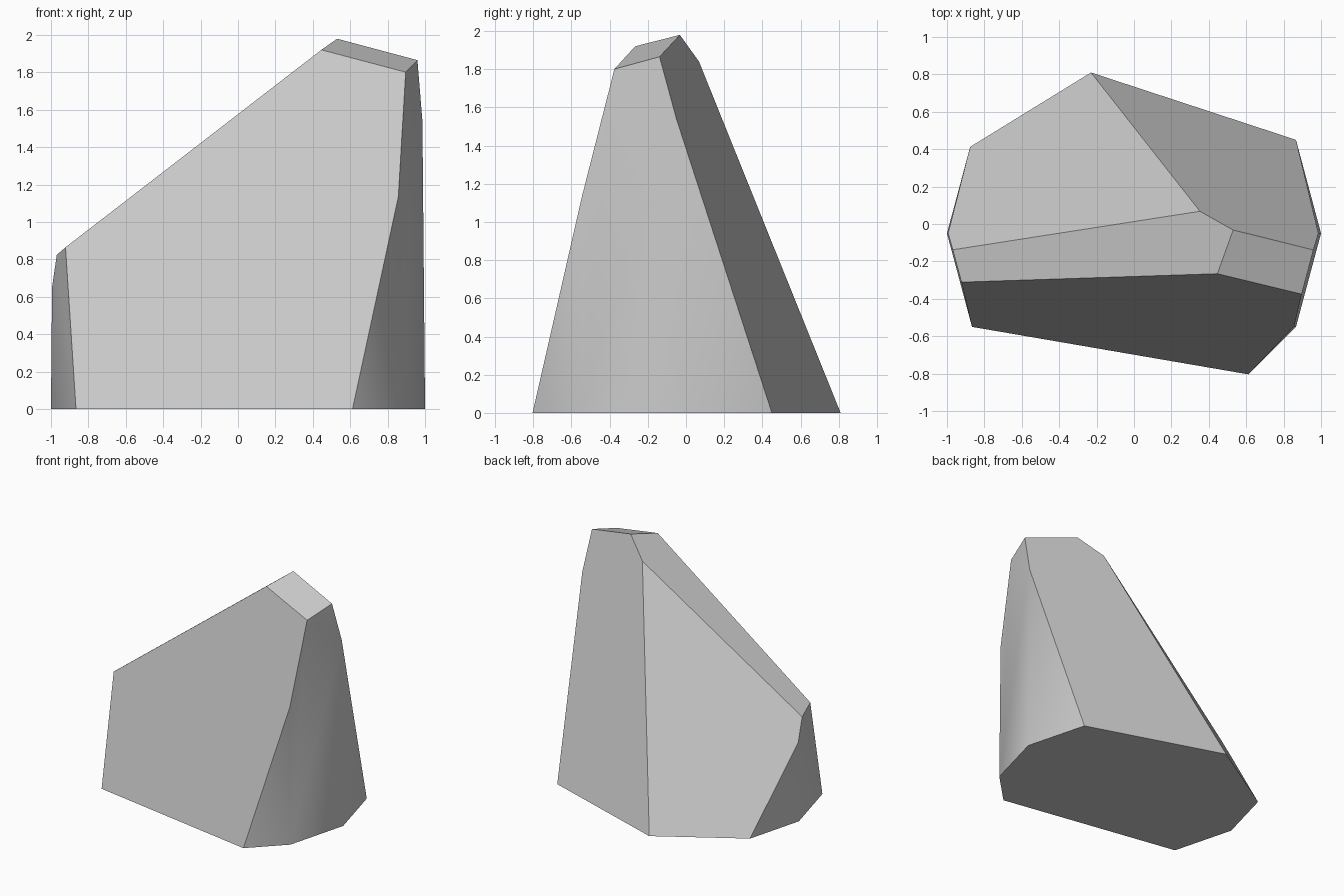
import bpy, bmesh, math
from mathutils import Vector

if "Cube" in bpy.data.objects:
    bpy.data.objects.remove(bpy.data.objects["Cube"])

# Twelve-sided, very slightly tapered column
bm = bmesh.new()
bmesh.ops.create_cone(bm, cap_ends=True, segments=12, radius1=1.0, radius2=0.98, depth=2.2)
for v in bm.verts:
    a = round(math.atan2(v.co.y, v.co.x) / (math.pi / 6)) * math.pi / 6
    r = 1.0 if v.co.z < 0 else 0.98
    v.co = (r * math.cos(a), r * math.sin(a) - 0.05, v.co.z + 1.1)

# Flat cuts, each given by three points on its plane
cuts = [
    [(-0.866, -0.55, 0), (0.607, -0.803, 0), (0.895, -0.375, 1.8)],        # front
    [(0.866, 0.45, 0), (-0.23, 0.81, 0), (0.53, -0.032, 1.98)],            # back right
    [(-0.23, 0.81, 0), (-0.88, 0.41, 0), (0.355, 0.065, 1.848)],           # back left
    [(-0.975, -0.14, 0.82), (0.445, -0.268, 1.92), (0.53, -0.032, 1.98)],  # sloping top
    [(0.53, -0.032, 1.98), (0.445, -0.268, 1.92), (0.96, -0.14, 1.865)],   # tip
]
inside = Vector((0, -0.05, 0.5))
for pts in cuts:
    p, q, r = map(Vector, pts)
    n = (q - p).cross(r - p).normalized()
    if n.dot(inside - p) > 0:
        n.negate()
    res = bmesh.ops.bisect_plane(bm, geom=bm.verts[:] + bm.edges[:] + bm.faces[:], dist=1e-4,
                                 plane_co=p, plane_no=n, clear_outer=True)
    rim = [e for e in bm.edges if e.is_boundary]
    bmesh.ops.holes_fill(bm, edges=rim, sides=0)

# Tidy slivers left at the base corners
bmesh.ops.remove_doubles(bm, verts=bm.verts[:], dist=0.012)
bmesh.ops.recalc_face_normals(bm, faces=bm.faces[:])

mesh = bpy.data.meshes.new("cut_stone")
bm.to_mesh(mesh)
bm.free()
stone = bpy.data.objects.new("cut_stone", mesh)
bpy.context.collection.objects.link(stone)
bpy.context.view_layer.objects.active = stone
stone.select_set(True)
bpy.ops.object.shade_smooth_by_angle(angle=math.radians(32))
